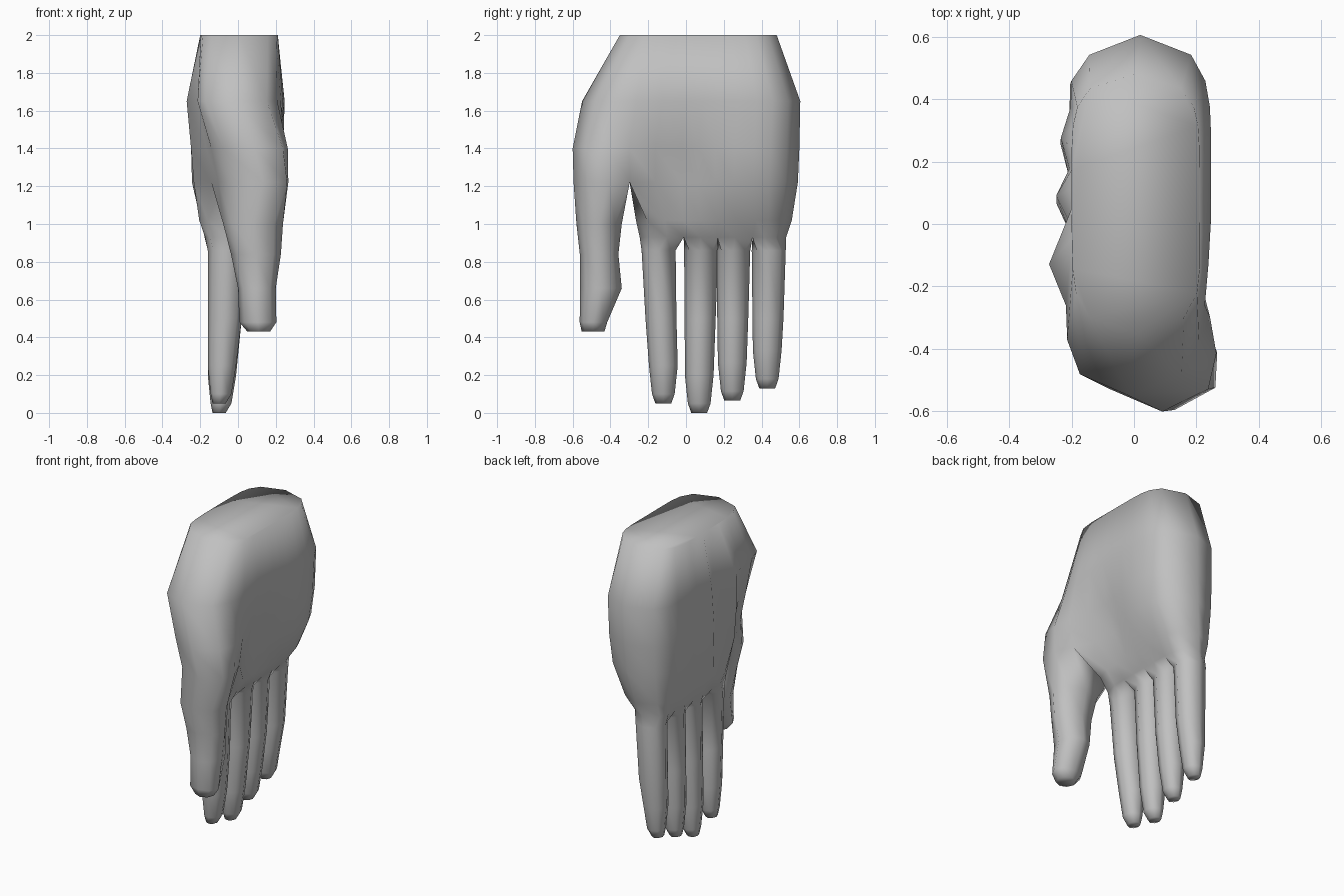
import bpy, bmesh, math

cube = bpy.data.objects.get("Cube")
if cube:
    bpy.data.objects.remove(cube)

skin = bpy.data.materials.new("plain grey")
skin.use_nodes = True
GREY = (0.53, 0.53, 0.53, 1)
skin.diffuse_color = GREY
skin.node_tree.nodes["Principled BSDF"].inputs["Base Color"].default_value = GREY

bm = bmesh.new()


def bridge(a, b):
    for i in range(len(a)):
        j = (i + 1) % len(a)
        bm.faces.new((a[i], a[j], b[j], b[i]))


class Section:
    """Flattened cross-section of the hand, split into finger-wide segments."""

    def __init__(self, z, y0, y1, c0, c1, h0, h1, stops, knuckle=0.0, hollow=0.0, skip=0):
        us = [stops[0]]
        for a, b in zip(stops, stops[1:]):
            us += [(a + b) / 2, b]
        self.front, self.back = [], []
        for i, u in enumerate(us):
            t = abs(2 * u - 1)
            half = (h0 + (h1 - h0) * u) * math.sqrt(1 - t ** 6)
            mid = c1 + (c0 - c1) * max(0, 1 - u / 0.45)
            # Knuckles and tendons stand out most towards the index finger
            bump = knuckle * (1 - u) if i % 2 and i > skip else 0
            # The middle of the palm is hollow beside the thumb pad
            dip = hollow * max(0, 1 - abs(u - 0.42) / 0.3)
            y = y0 + (y1 - y0) * u
            self.front.append(bm.verts.new((mid + half - dip, y, z)))
            self.back.append(bm.verts.new((mid - half - bump, y, z)))
        self.low = bm.verts.new((c0, y0, z))
        self.high = bm.verts.new((c1, y1, z))

    def loop(self):
        return self.front + [self.high] + self.back[::-1] + [self.low]

    def web(self, k):
        a, b = self.front[2 * k].co, self.back[2 * k].co
        return bm.verts.new((a + b) / 2)

    def segment(self, k, lo, hi):
        s = slice(2 * k, 2 * k + 3)
        return self.front[s] + [hi] + self.back[s][::-1] + [lo]


def digit(base, rings):
    """Extrude an eight-sided finger from its base loop and close the tip."""
    for x, y, z, hx, hy in rings:
        ring = []
        for k in range(8):
            a = math.radians(45 * k - 45)
            ring.append(bm.verts.new((x + hx * math.cos(a), y + hy * math.sin(a), z)))
        bridge(base, ring)
        base = ring
    bm.faces.new(base)


# Wrist and heel of the hand, five segments wide
wide = (0.06, 0.25, 0.48, 0.63, 0.80, 0.945)
wrist = Section(2.0, -0.35, 0.48, 0.01, 0.005, 0.205, 0.205, wide)
heel = Section(1.65, -0.55, 0.605, -0.015, 0.02, 0.222, 0.23, wide, 0.095, 0.0, 2)
thenar = Section(1.4, -0.6, 0.6, 0.09, 0.015, 0.215, 0.23, wide, 0.09, 0.05, 2)
split = Section(1.22, -0.595, 0.592, 0.13, 0.005, 0.2, 0.215, wide, 0.09, 0.1, 2)
bm.faces.new(wrist.loop())
for a, b in ((wrist, heel), (heel, thenar), (thenar, split)):
    bridge(a.loop(), b.loop())

# Thumb
crotch = split.web(1)
digit(split.segment(0, split.low, crotch), (
    (0.08, -0.46, 1.0, 0.158, 0.12),
    (0.095, -0.46, 0.84, 0.132, 0.102),
    (0.1, -0.45, 0.66, 0.1, 0.11),
    (0.105, -0.49, 0.48, 0.098, 0.073),
    (0.11, -0.492, 0.43, 0.06, 0.06)))

# Lower palm, four segments wide
narrow = (0.07, 0.30, 0.53, 0.77, 0.93)
palm = Section(1.02, -0.265, 0.56, -0.04, -0.03, 0.16, 0.15, narrow, 0.02)
roots = Section(0.93, -0.245, 0.53, -0.055, -0.055, 0.125, 0.115, narrow)
bridge(split.front[2:] + [split.high] + split.back[2:][::-1] + [crotch], palm.loop())
bridge(palm.loop(), roots.loop())

# Four fingers: root y, tip y, tip height
webs = [roots.low] + [roots.web(k) for k in (1, 2, 3)] + [roots.high]
fingers = ((-0.145, -0.12, 0.05), (0.08, 0.07, 0.0),
           (0.25, 0.245, 0.065), (0.438, 0.43, 0.13))
for k, (y, ty, tip) in enumerate(fingers):
    digit(roots.segment(k, webs[k], webs[k + 1]), (
        (-0.06, y, 0.86, 0.1, 0.09),
        (-0.07, (y + ty) / 2, 0.5, 0.09, 0.082),
        (-0.085, ty, tip + 0.2, 0.075, 0.076),
        (-0.09, ty, tip + 0.05, 0.055, 0.06),
        (-0.1, ty, tip, 0.035, 0.042)))

bmesh.ops.recalc_face_normals(bm, faces=bm.faces)
mesh = bpy.data.meshes.new("hand")
bm.to_mesh(mesh)
bm.free()
mesh.materials.append(skin)
mesh.shade_smooth()
hand = bpy.data.objects.new("hand", mesh)
bpy.context.collection.objects.link(hand)
